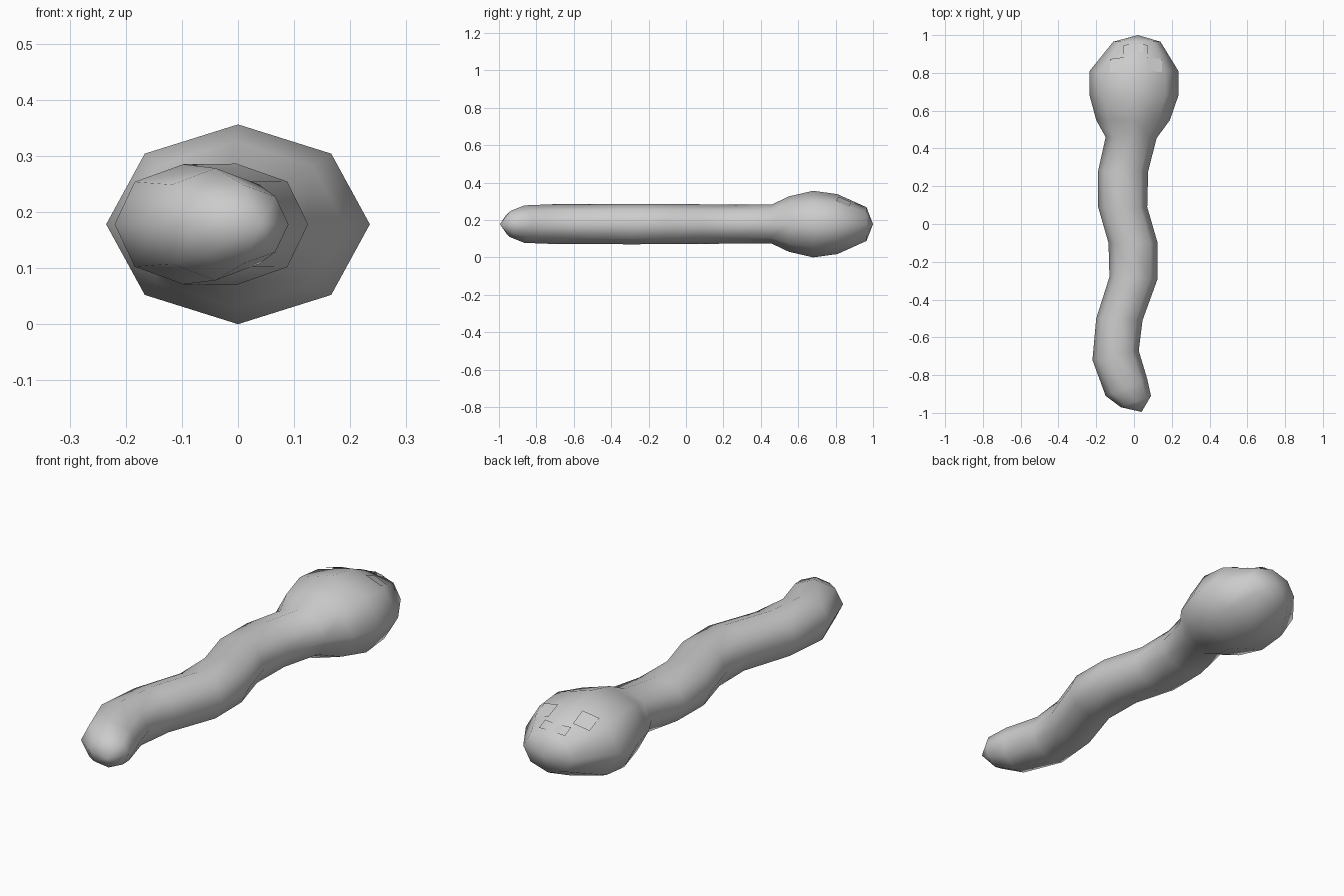
import bpy, bmesh
from math import cos, sin, pi
from mathutils import Vector
from mathutils.bvhtree import BVHTree

cube = bpy.data.objects.get("Cube")
if cube:
    bpy.data.objects.remove(cube)

SIDES = 8
MID = 0.178

grey = bpy.data.materials.new("plain grey")
grey.use_nodes = True
grey.diffuse_color = (0.6, 0.6, 0.6, 1)
grey.node_tree.nodes["Principled BSDF"].inputs["Base Color"].default_value = (0.6, 0.6, 0.6, 1)


def add_object(name, bm):
    mesh = bpy.data.meshes.new(name)
    bm.to_mesh(mesh)
    mesh.materials.append(grey)
    obj = bpy.data.objects.new(name, mesh)
    bpy.context.collection.objects.link(obj)
    return obj


# Body sections from tail to head: right-hand end (x, y), left-hand end (x, y), half height
sections = [
    (-.07, -.97, .09, -.91, .07),
    (-.15, -.91, .07, -.82, .1),
    (-.22, -.72, .025, -.67, .107),
    (-.2, -.5, .045, -.51, .107),
    (-.13, -.28, .125, -.29, .108),
    (-.135, -.1, .125, -.1, .107),
    (-.19, .09, .07, .09, .106),
    (-.19, .28, .075, .28, .104),
    (-.15, .46, .12, .455, .104),
    (-.2, .55, .19, .55, .148),
    (-.235, .68, .235, .68, .178),
    (-.235, .81, .235, .81, .16),
    (-.11, .965, .14, .965, .09),
]

# Body: octagonal loft closed by a point at each end
bm = bmesh.new()
rings = []
for ax, ay, bx, by, high in sections:
    a, b = Vector((ax, ay, MID)), Vector((bx, by, MID))
    centre, half = (a + b) / 2, (b - a) / 2
    rings.append([bm.verts.new(centre + half * cos(t) + Vector((0, 0, high * sin(t))))
                  for t in (2 * pi * i / SIDES for i in range(SIDES))])
tail_tip = bm.verts.new((.04, -.995, MID))
nose_tip = bm.verts.new((.02, 1, MID))
for i in range(SIDES):
    j = (i + 1) % SIDES
    bm.faces.new((tail_tip, rings[0][i], rings[0][j]))
    bm.faces.new((nose_tip, rings[-1][j], rings[-1][i]))
    for low, top in zip(rings, rings[1:]):
        bm.faces.new((low[i], top[i], top[j], low[j]))
bmesh.ops.recalc_face_normals(bm, faces=bm.faces)
for f in bm.faces:
    f.smooth = True
surface = BVHTree.FromBMesh(bm)
add_object("body", bm)
bm.free()


# Face plates: thin strips laid just above the top of the head
def plate(name, columns):
    strip = bmesh.new()
    pairs = []
    for x, near, far in columns:
        pair = []
        for y in (near, far):
            hit = surface.ray_cast(Vector((x, y, 1)), Vector((0, 0, -1)))[0]
            pair.append(strip.verts.new(hit + Vector((0, .003, .007))))
        pairs.append(pair)
    for p, q in zip(pairs, pairs[1:]):
        strip.faces.new((p[0], q[0], q[1], p[1]))
    add_object(name, strip)
    strip.free()


plate("right_eye", [(-.128, .8, .87), (-.052, .812, .88)])
plate("left_eye", [(.07, .812, .88), (.148, .8, .87)])
plate("mouth", [(-.055, .897, .942), (-.028, .907, .949), (.05, .907, .949), (.075, .897, .942)])
